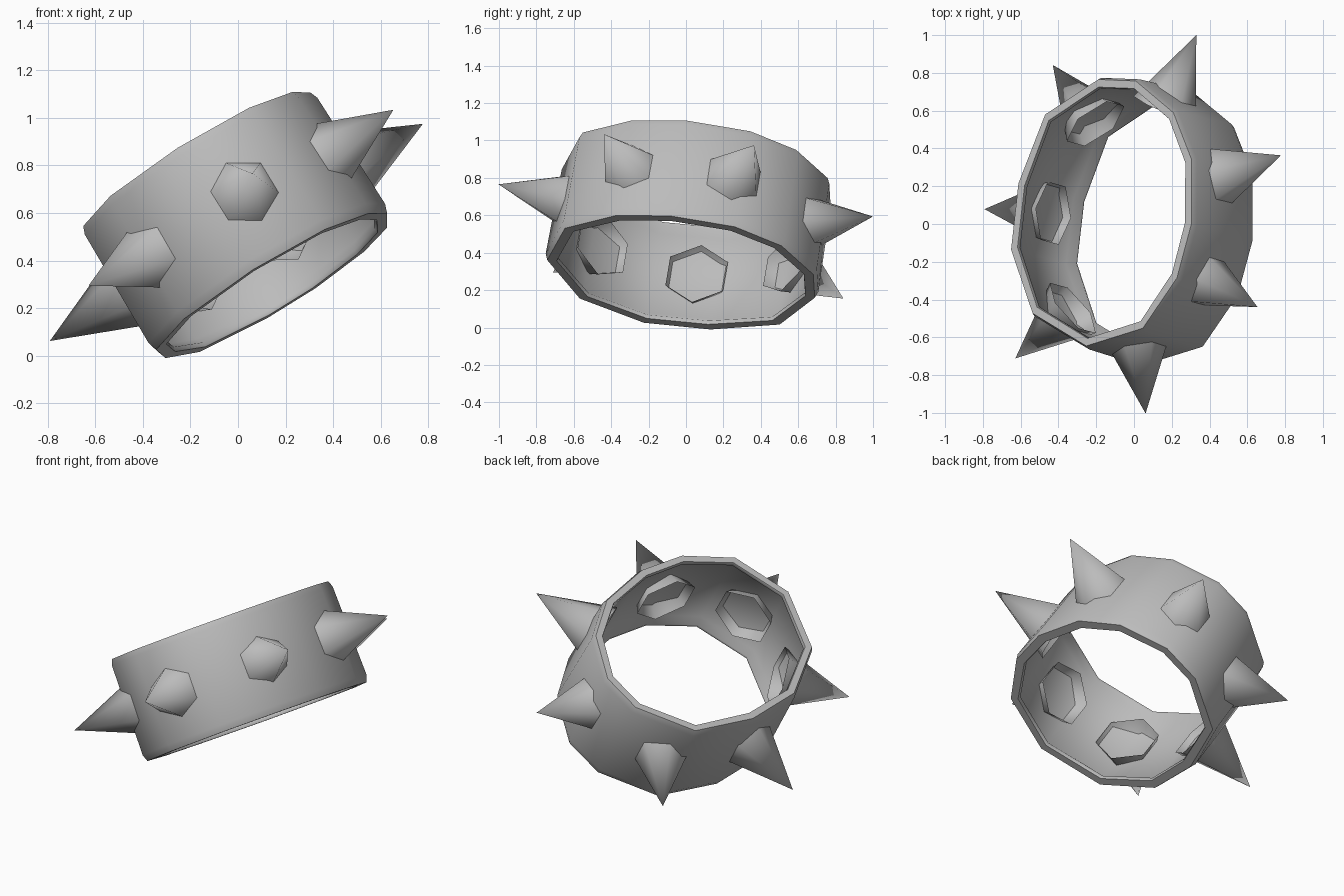
import bpy, bmesh, math
from mathutils import Matrix, Vector

cube = bpy.data.objects.get("Cube")
if cube:
    bpy.data.objects.remove(cube, do_unlink=True)

grey = bpy.data.materials.new("plain grey")
grey.use_nodes = True
colour = (0.5, 0.5, 0.5, 1)
grey.diffuse_color = colour
for node in grey.node_tree.nodes:
    if node.type == 'BSDF_PRINCIPLED':
        node.inputs["Base Color"].default_value = colour

# Tilted frame of the collar: axis is its centre line, across its short side, along its long side
axis = Vector((-0.517, 0.142, 0.844)).normalized()
across = Vector((0, 1, 0)).cross(axis).normalized()
along = axis.cross(across)
frame = Matrix((across, along, axis)).transposed().to_4x4()
frame.translation = (0, 0.015, 0.557)


def finish(name, bm):
    """Place a part in the tilted frame, colour it and smooth it."""
    bmesh.ops.recalc_face_normals(bm, faces=bm.faces)
    bm.transform(frame)
    mesh = bpy.data.meshes.new(name)
    bm.to_mesh(mesh)
    bm.free()
    mesh.materials.append(grey)
    obj = bpy.data.objects.new(name, mesh)
    bpy.context.collection.objects.link(obj)
    bpy.ops.object.select_all(action='DESELECT')
    obj.select_set(True)
    bpy.context.view_layer.objects.active = obj
    bpy.ops.object.shade_smooth_by_angle(angle=math.radians(65))


# Band: oval twelve-sided outline swept through a thin wall with rims turned inward
outline = [(0.135, 0.71), (0.385, 0.54), (0.52, 0.29), (0.55, -0.06),
           (0.485, -0.35), (0.295, -0.62), (-0.05, -0.715), (-0.40, -0.54),
           (-0.565, -0.197), (-0.55, 0.16), (-0.415, 0.53), (-0.10, 0.718)]
section = [(-0.02, -0.265), (-0.01, 0.27), (0.004, 0.305), (0.045, 0.305),
           (0.05, 0.285), (0.014, 0.25), (0.01, -0.25), (0.05, -0.285),
           (0.045, -0.305), (-0.006, -0.305)]  # inset from outline, height
bm = bmesh.new()
loops = []
for inset, height in section:
    points = [Vector((x, y, 0)) for x, y in outline]
    loops.append([bm.verts.new(p - p.normalized() * inset + Vector((0, 0, height)))
                  for p in points])
for k, low in enumerate(loops):
    high = loops[(k + 1) % len(loops)]
    for i in range(len(outline)):
        j = (i + 1) % len(outline)
        bm.faces.new((low[i], low[j], high[j], high[i]))
finish("collar_band", bm)

# Spikes: seven hollow six-sided cones, evenly spaced, leaning with the oval
tip_radii = [1.039, 0.949, 0.928, 1.041, 0.996, 0.936, 1.015]
length, base_radius, lean = 0.43, 0.18, 1.35
for i, radius in enumerate(tip_radii):
    bm = bmesh.new()
    bmesh.ops.create_cone(bm, cap_ends=False, segments=6, radius1=base_radius,
                          radius2=0, depth=length)
    bmesh.ops.remove_doubles(bm, verts=bm.verts, dist=0.0001)
    # Put one corner on the collar axis, then point the cone outward
    corner = max(bm.verts, key=lambda v: v.co.xy.length).co
    spin = Matrix.Rotation(-math.atan2(corner.y, corner.x), 4, 'Z')
    lie = Matrix.Rotation(math.pi / 2, 4, 'Y') @ Matrix.Translation((0, 0, -length / 2))
    angle = math.radians(73.2 - i * 360 / 7)
    c, s = math.cos(angle), math.sin(angle)
    turn = Matrix.Rotation(math.atan2(s, lean * c), 4, 'Z')
    tip = Matrix.Translation((radius * c, radius * s, 0))
    bm.transform(tip @ turn @ lie @ spin)
    finish(f"spike_{i + 1}", bm)
